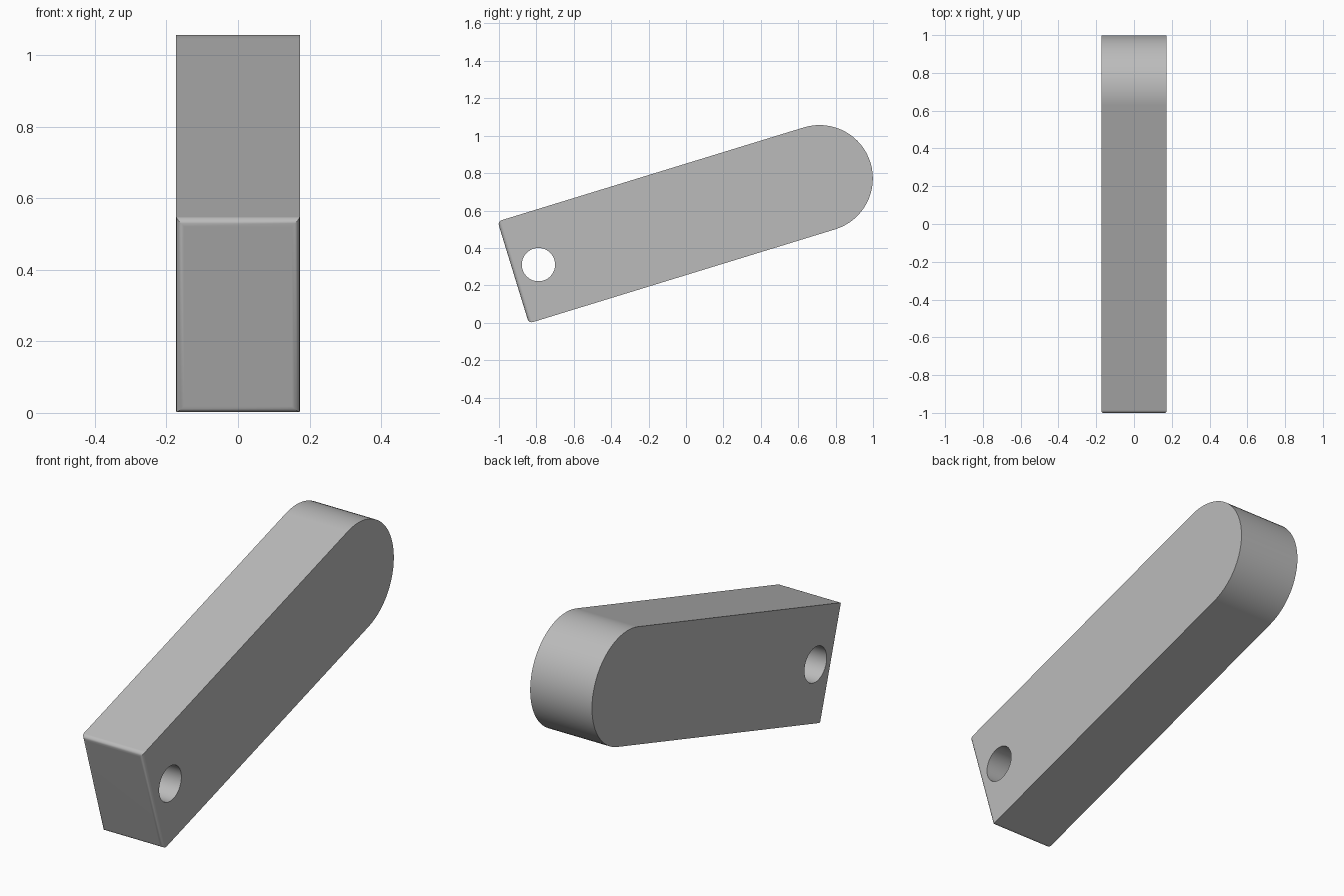
import bpy, bmesh
from math import sin, cos, pi, radians
from mathutils import Vector, Matrix

if "Cube" in bpy.data.objects:
    bpy.data.objects.remove(bpy.data.objects["Cube"])

HALF_WIDTH, RADIUS, LENGTH = 0.173, 0.285, 1.713
TILT = radians(17.06)
ROUND_CENTRE = Vector((0, 0.714, 0.772))
PLACE = Matrix.Translation(ROUND_CENTRE) @ Matrix.Rotation(TILT, 4, 'X')

grey = bpy.data.materials.new("plain_grey")
grey.use_nodes = True
grey.diffuse_color = (0.5, 0.5, 0.5, 1)
grey.node_tree.nodes["Principled BSDF"].inputs["Base Color"].default_value = (0.5, 0.5, 0.5, 1)


def prism(name, profile, half, bevel_end=False):
    """Extrude a (y, z) profile along x, optionally rounding the square end."""
    bm = bmesh.new()
    face = bm.faces.new([bm.verts.new((-half, y, z)) for y, z in profile])
    ext = bmesh.ops.extrude_face_region(bm, geom=[face])
    moved = [v for v in ext["geom"] if isinstance(v, bmesh.types.BMVert)]
    bmesh.ops.translate(bm, verts=moved, vec=(2 * half, 0, 0))
    bmesh.ops.recalc_face_normals(bm, faces=bm.faces)
    if bevel_end:
        end = [e for e in bm.edges if all(v.co.y < -LENGTH + 0.001 for v in e.verts)]
        bmesh.ops.bevel(bm, geom=end, offset=0.022, segments=4, profile=0.5, affect='EDGES')
    mesh = bpy.data.meshes.new(name)
    bm.to_mesh(mesh)
    bm.free()
    mesh.materials.append(grey)
    obj = bpy.data.objects.new(name, mesh)
    bpy.context.collection.objects.link(obj)
    obj.matrix_world = PLACE
    return obj


def arc(y, r, start, sweep, steps):
    return [(y + r * cos(start + sweep * i / steps), r * sin(start + sweep * i / steps))
            for i in range(steps + 1)]


# Bar with one round end and one softened square end
outline = arc(0, RADIUS, -pi / 2, pi, 32) + [(-LENGTH, RADIUS), (-LENGTH, -RADIUS)]
bar = prism("lever_arm", outline, HALF_WIDTH, bevel_end=True)

# Pivot hole through the square end
cutter = prism("pivot_hole_cutter", arc(-1.572, 0.089, 0, 2 * pi, 48)[:-1], HALF_WIDTH * 2)
cut = bar.modifiers.new("pivot_hole", 'BOOLEAN')
cut.operation, cut.solver, cut.object = 'DIFFERENCE', 'EXACT', cutter

bpy.ops.object.select_all(action='DESELECT')
bar.select_set(True)
bpy.context.view_layer.objects.active = bar
bpy.ops.object.modifier_apply(modifier=cut.name)
bpy.data.objects.remove(cutter)

# Smooth the curved surfaces, keep the broad faces flat
bpy.ops.object.shade_smooth_by_angle(angle=radians(30))
weighted = bar.modifiers.new("flat_face_normals", 'WEIGHTED_NORMAL')
weighted.keep_sharp = True
